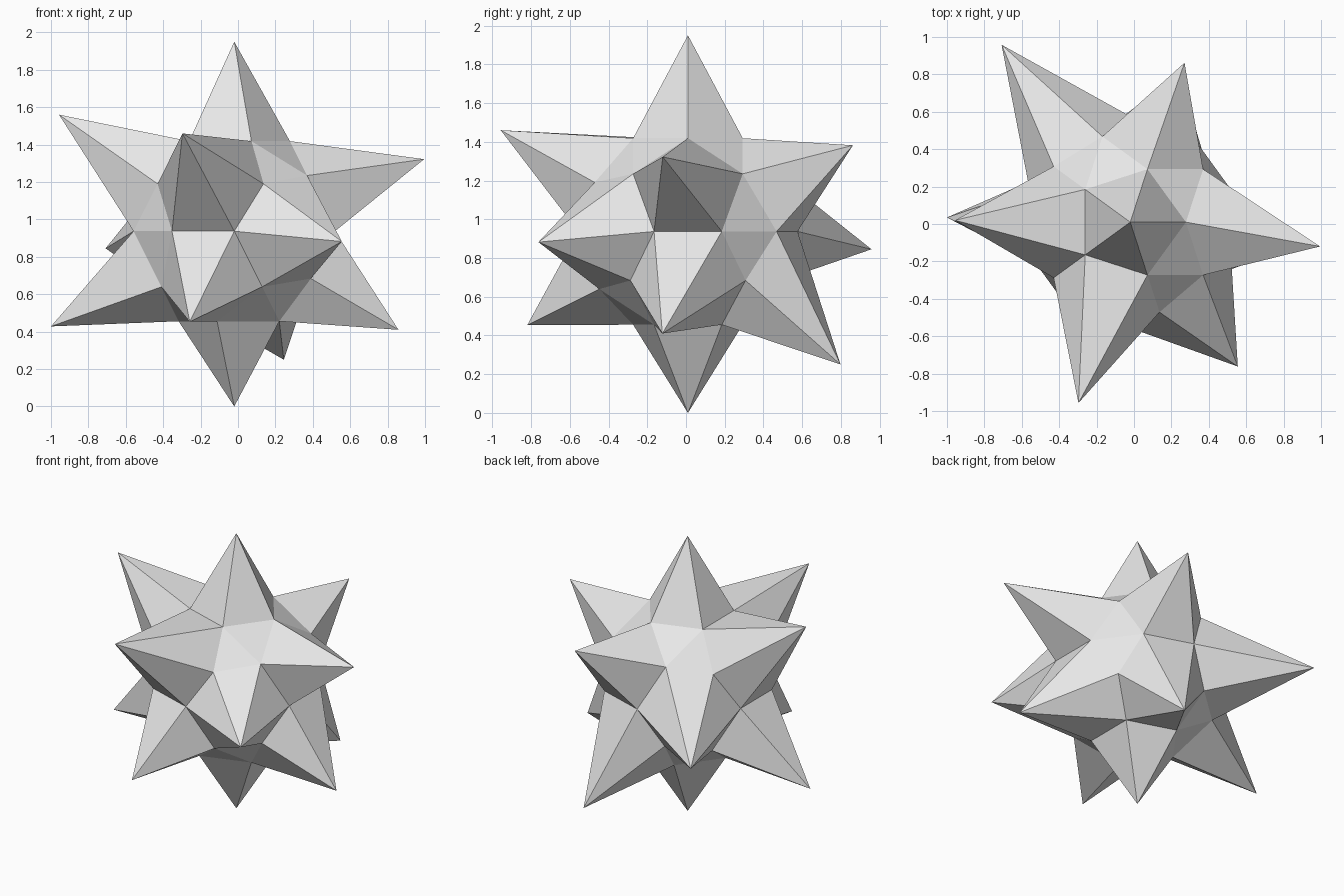
import bpy, bmesh
from mathutils import Vector

if "Cube" in bpy.data.objects:
    bpy.data.objects.remove(bpy.data.objects["Cube"])

CENTRE = Vector((-0.02, 0.01, 0.937))
CORE_RADIUS = 0.566

# Spike tips, pulled out of the faceted core
TIPS = [
    (-0.02, 0.01, 1.95), (-0.02, 0.01, 0.0),
    (-0.957, 0.02, 1.56), (-0.297, -0.957, 1.46), (0.995, -0.12, 1.322), (0.27, 0.862, 1.382),
    (0.555, -0.762, 0.882), (-0.708, 0.958, 0.845),
    (-1.0, 0.035, 0.428), (-0.258, -0.82, 0.453), (0.858, -0.122, 0.41), (0.245, 0.798, 0.25),
]

# Low-poly core
bm = bmesh.new()
bmesh.ops.create_icosphere(bm, subdivisions=2, radius=CORE_RADIUS)

# For each spike, move the core vertex that points most nearly at its tip
free = list(bm.verts)
for tip in TIPS:
    direction = (Vector(tip) - CENTRE).normalized()
    vert = max(free, key=lambda v: v.co.normalized().dot(direction))
    free.remove(vert)
    vert.co = Vector(tip)
for v in free:
    v.co += CENTRE
bmesh.ops.recalc_face_normals(bm, faces=bm.faces)

mesh = bpy.data.meshes.new("spiky_star")
bm.to_mesh(mesh)
bm.free()

# Plain flat-shaded grey
grey = bpy.data.materials.new("light grey")
grey.diffuse_color = (0.8, 0.8, 0.8, 1.0)
grey.use_nodes = True
grey.node_tree.nodes["Principled BSDF"].inputs["Base Color"].default_value = grey.diffuse_color
mesh.materials.append(grey)
bpy.context.collection.objects.link(bpy.data.objects.new("spiky_star", mesh))
